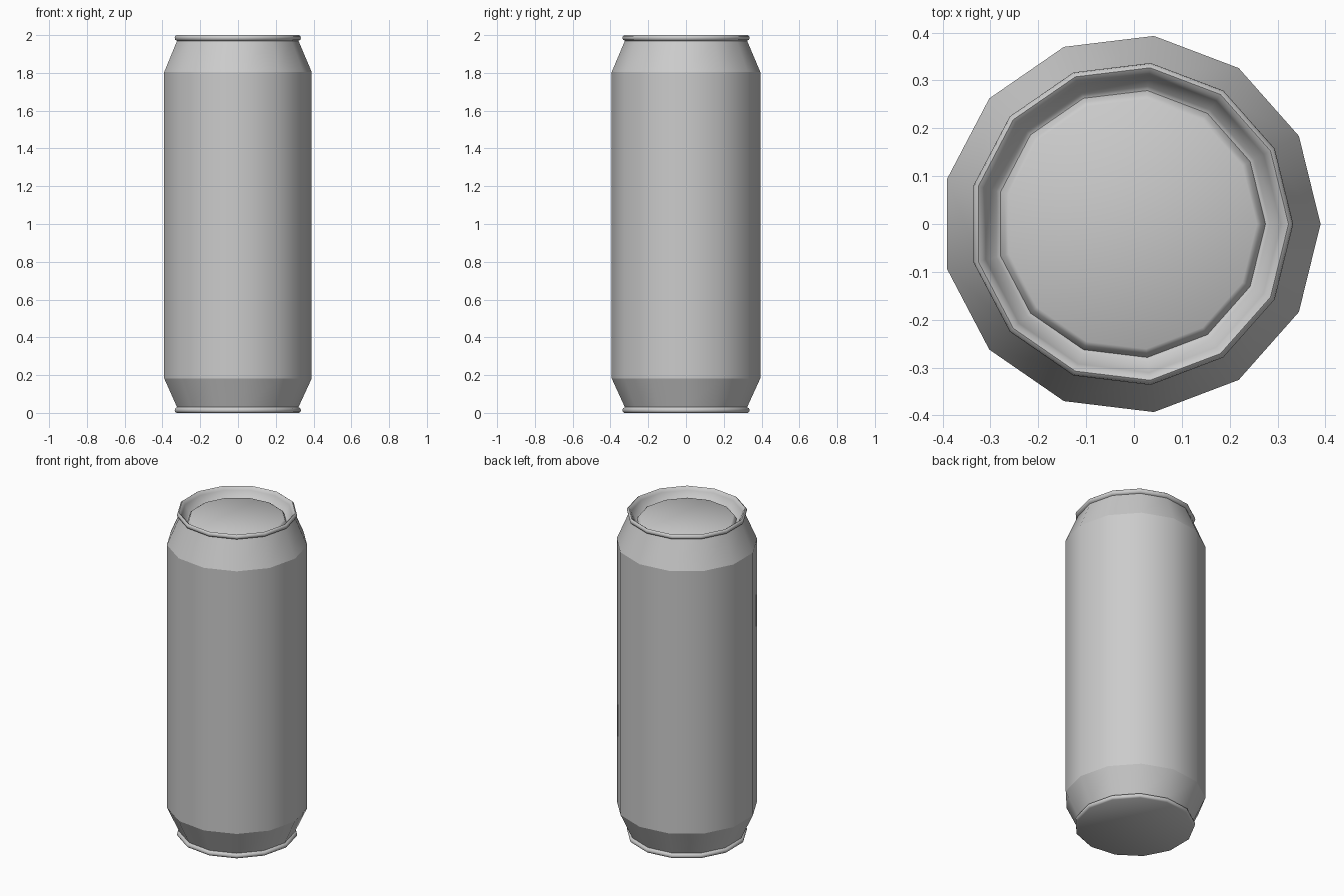
import bpy, bmesh, math

if "Cube" in bpy.data.objects:
    bpy.data.objects.remove(bpy.data.objects["Cube"])

SIDES = 13
OFFSET_X = -0.006  # odd side count: shift so the bounds are centred


def lathe(name, profile, smooth_angle=50):
    """Revolve (radius, z) points; a radius of 0 becomes a closing pole face."""
    bm = bmesh.new()
    rings = []
    for r, z in profile:
        rings.append([bm.verts.new((r * math.cos(2 * math.pi * k / SIDES) + OFFSET_X,
                                    r * math.sin(2 * math.pi * k / SIDES), z))
                      for k in range(SIDES)] if r > 0 else None)
    for a, b in zip(rings, rings[1:]):
        if a is None:
            bm.faces.new(list(reversed(b)))
        elif b is None:
            bm.faces.new(a)
        else:
            for k in range(SIDES):
                n = (k + 1) % SIDES
                bm.faces.new((a[k], a[n], b[n], b[k]))
    mesh = bpy.data.meshes.new(name)
    bm.to_mesh(mesh)
    bm.free()
    obj = bpy.data.objects.new(name, mesh)
    bpy.context.collection.objects.link(obj)
    bpy.ops.object.select_all(action='DESELECT')
    obj.select_set(True)
    bpy.context.view_layer.objects.active = obj
    bpy.ops.object.shade_smooth_by_angle(angle=math.radians(smooth_angle))
    return obj


# Flat base with its rolled rim
lathe("can_base", [(0, 0), (0.329, 0), (0.337, 0.006), (0.339, 0.014),
                   (0.336, 0.024), (0.326, 0.03)])

# Lower taper, straight wall and upper shoulder (crisp edges between them)
lathe("lower_taper", [(0.326, 0.03), (0.396, 0.182)])
lathe("can_wall", [(0.396, 0.182), (0.396, 1.805)])
lathe("upper_shoulder", [(0.396, 1.805), (0.326, 1.97)])

# Rolled top rim, countersink groove and raised lid panel
lathe("rim_and_lid", [(0.326, 1.97), (0.336, 1.975), (0.339, 1.985), (0.337, 1.994),
                      (0.329, 2.0), (0.320, 1.994), (0.313, 1.98), (0.290, 1.935),
                      (0.281, 1.932), (0.272, 1.95), (0.263, 1.956), (0, 1.956)])
